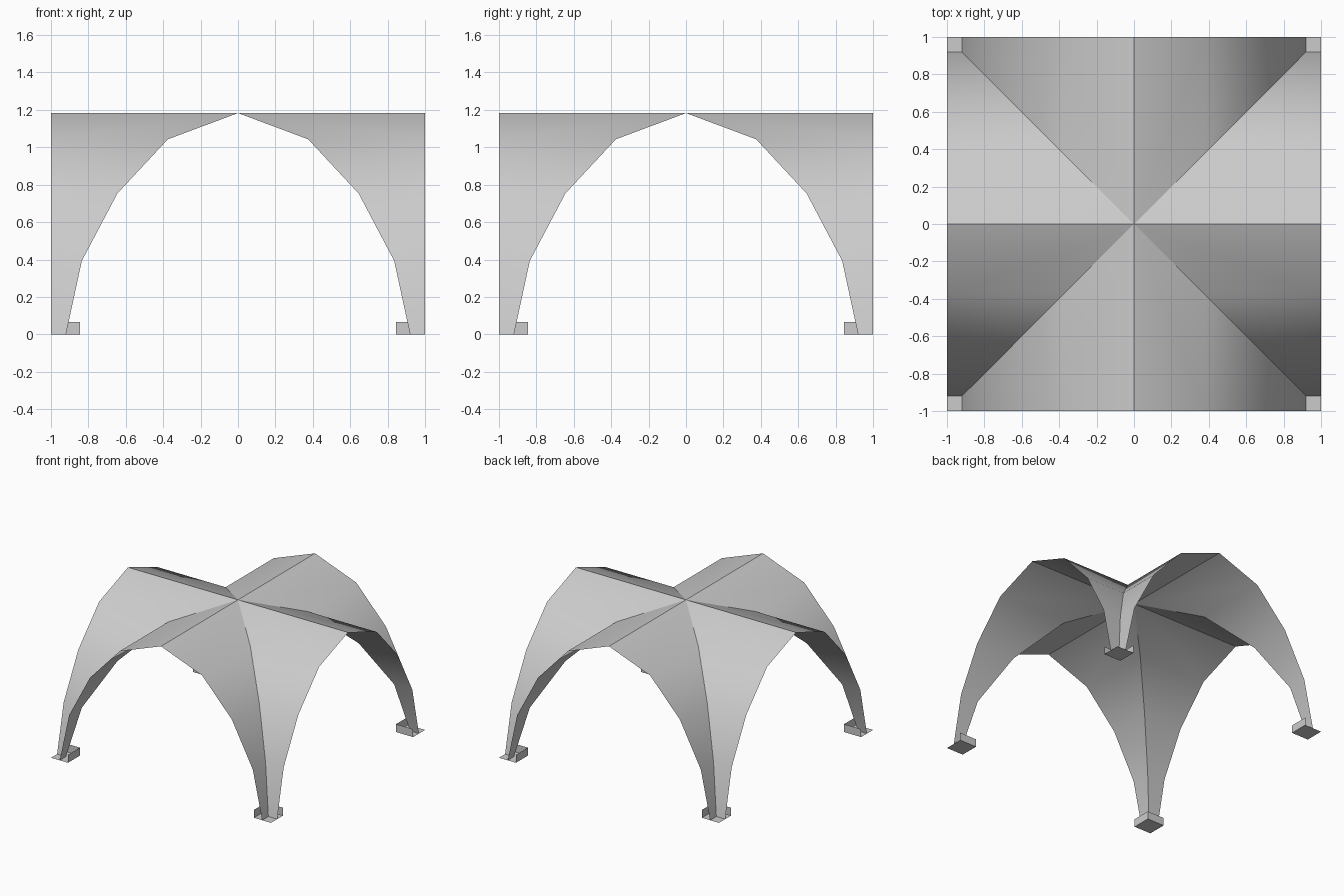
import bpy
import bmesh
import math

cube = bpy.data.objects.get("Cube")
if cube:
    bpy.data.objects.remove(cube, do_unlink=True)

# One pale grey for everything
grey = bpy.data.materials.new("pale_grey")
colour = (0.6, 0.6, 0.6, 1)
grey.diffuse_color = colour
grey.use_nodes = True
grey.node_tree.nodes["Principled BSDF"].inputs["Base Color"].default_value = colour

# Half arch: distance from the ridge, height
ARCH = [(0, 1.183), (0.375, 1.043), (0.645, 0.753), (0.835, 0.393), (0.92, 0)]
PLATE_IN, WALL_TOP = 0.845, 0.065
QUADRANTS = [(sx, sy) for sx in (1, -1) for sy in (1, -1)]


def make_object(name, faces, up=False):
    """Build one mesh object from a list of corner lists."""
    bm = bmesh.new()
    for corners in faces:
        bm.faces.new([bm.verts.new(c) for c in corners])
    bmesh.ops.remove_doubles(bm, verts=bm.verts, dist=0.0001)
    bm.normal_update()
    if up:
        bmesh.ops.reverse_faces(bm, faces=[f for f in bm.faces if f.normal.z < 0])
    mesh = bpy.data.meshes.new(name)
    bm.to_mesh(mesh)
    bm.free()
    mesh.materials.append(grey)
    obj = bpy.data.objects.new(name, mesh)
    bpy.context.collection.objects.link(obj)
    return obj


# Vaulted canopy: each strip runs from the diagonal groin out to the open edge
strips = []
for sx, sy in QUADRANTS:
    for (a, za), (b, zb) in zip(ARCH, ARCH[1:]):
        strip = [(a, a, za), (b, b, zb), (b, 1, zb), (a, 1, za)]
        if a == 0:
            strip[0] = (0, 0, za)
        strips.append([(sx * u, sy * v, z) for u, v, z in strip])
        strips.append([(sx * v, sy * u, z) for u, v, z in strip])
canopy = make_object("vaulted_canopy", strips, up=True)

# Keep ridges and groins sharp, the arch curve smooth
bpy.ops.object.select_all(action="DESELECT")
canopy.select_set(True)
bpy.context.view_layer.objects.active = canopy
bpy.ops.object.shade_smooth_by_angle(angle=math.radians(27.6))

# Feet: a flat base plate with two low upright walls on the inner sides
p = PLATE_IN
for sx, sy in QUADRANTS:
    name = ("back" if sy > 0 else "front") + ("_left" if sx > 0 else "_right")
    plate = [(p, p, 0), (1, p, 0), (1, 1, 0), (p, 1, 0)]
    wall_x = [(p, p, 0), (p, 1, 0), (p, 1, WALL_TOP), (p, p, WALL_TOP)]
    wall_y = [(1, p, 0), (p, p, 0), (p, p, WALL_TOP), (1, p, WALL_TOP)]
    faces = [[(sx * x, sy * y, z) for x, y, z in f] for f in (plate, wall_x, wall_y)]
    make_object(name + "_foot", faces, up=True)
